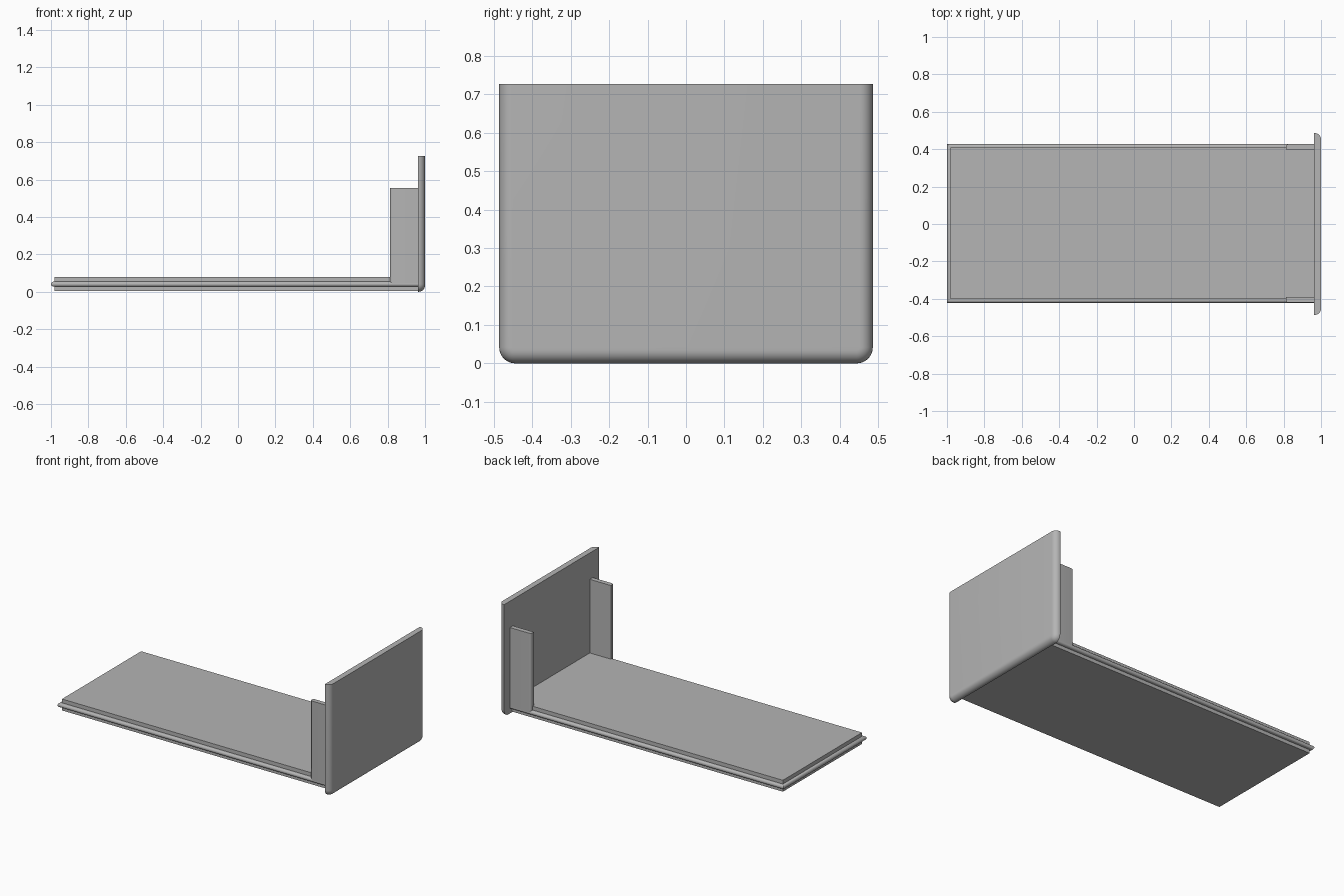
import bpy, bmesh
from math import sin, cos, pi, radians

if "Cube" in bpy.data.objects:
    bpy.data.objects.remove(bpy.data.objects["Cube"], do_unlink=True)

grey = bpy.data.materials.new("plain grey")
grey.use_nodes = True
grey.diffuse_color = (0.46, 0.46, 0.46, 1)
grey.node_tree.nodes["Principled BSDF"].inputs["Base Color"].default_value = grey.diffuse_color


def loft(name, loops):
    """Skin a stack of matching closed loops and cap both ends."""
    bm = bmesh.new()
    rings = [[bm.verts.new(p) for p in loop] for loop in loops]
    n = len(rings[0])
    for a, b in zip(rings, rings[1:]):
        for i in range(n):
            j = (i + 1) % n
            bm.faces.new((a[i], a[j], b[j], b[i]))
    bm.faces.new(rings[0])
    bm.faces.new(rings[-1])
    bmesh.ops.recalc_face_normals(bm, faces=bm.faces[:])
    mesh = bpy.data.meshes.new(name)
    bm.to_mesh(mesh)
    bm.free()
    mesh.materials.append(grey)
    obj = bpy.data.objects.new(name, mesh)
    bpy.context.collection.objects.link(obj)
    bpy.ops.object.select_all(action="DESELECT")
    obj.select_set(True)
    bpy.context.view_layer.objects.active = obj
    bpy.ops.object.shade_smooth_by_angle(angle=radians(35))
    return obj


PANEL_X = 0.963   # inner face of the end panel
MID_Y = 0.003     # the tray sits slightly off the panel's centre
SLAB_Y = 0.405    # half width of the slab


# Tray: slab with a rounded bead around three edges
def tray_loop(z, out):
    left, w = -0.98 - out, SLAB_Y + out
    return [(left, MID_Y - w, z), (PANEL_X, MID_Y - w, z),
            (PANEL_X, MID_Y + w, z), (left, MID_Y + w, z)]


bead_r, bead_z = 0.0135, 0.041
section = [(0.005, 0), (bead_z - bead_r, 0)]
for k in range(9):
    a = -pi / 2 + pi * k / 8
    section.append((bead_z + bead_r * sin(a), 0.006 + bead_r * cos(a)))
section += [(bead_z + bead_r, 0), (0.079, 0)]
loft("tray", [tray_loop(z, out) for z, out in section])


# End panel: square top, rounded lower corners, rounded outer rim
def panel_loop(x, inset):
    w, r = 0.486 - inset, 0.042 - inset
    pts = [(x, w, 0.727), (x, -w, 0.727)]
    for side in (-1, 1):
        for k in range(9):
            t = pi / 2 * (k / 8 if side < 0 else 1 - k / 8)
            pts.append((x, side * (w - r + r * cos(t)), inset + r - r * sin(t)))
    return pts


rim = 0.034
loops = [panel_loop(PANEL_X, 0)]
for k in range(9):
    a = pi / 2 * k / 8
    loops.append(panel_loop(1 - rim + rim * sin(a), rim * (1 - cos(a))))
loft("end_panel", loops)

# Side posts: upright strips with a rounded outer front edge
for side, name in ((1, "left_post"), (-1, "right_post")):
    inner, outer, front, r = 0.394, 0.424, 0.813, 0.014
    plan = [(PANEL_X, outer), (PANEL_X, inner), (front, inner)]
    for k in range(7):
        a = pi / 2 * k / 6
        plan.append((front + r - r * cos(a), outer - r + r * sin(a)))
    loft(name, [[(x, MID_Y + side * y, z) for x, y in plan] for z in (bead_z, 0.556)])
